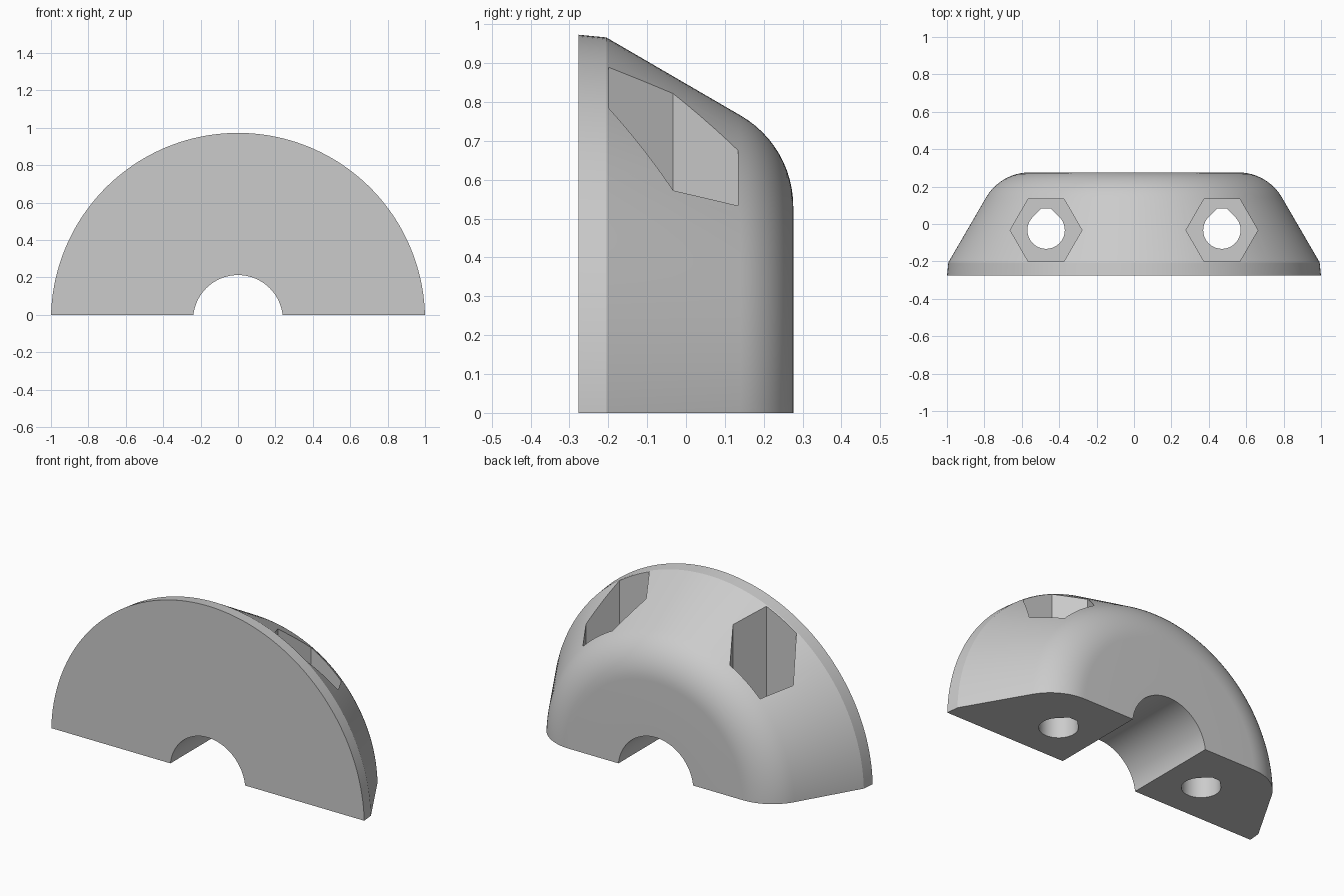
import bpy
import bmesh
import math

if "Cube" in bpy.data.objects:
    bpy.data.objects.remove(bpy.data.objects["Cube"])

AXIS_Z = -0.027      # revolve axis sits just below the flat base
STEPS = 100
BORE_R = 0.24
HOLE_X, HOLE_Y = 0.47, -0.033

grey = bpy.data.materials.new("light_grey")
grey.diffuse_color = (0.6, 0.6, 0.6, 1)
grey.use_nodes = True
grey.node_tree.nodes["Principled BSDF"].inputs["Base Color"].default_value = grey.diffuse_color


def make_object(name, bm):
    bmesh.ops.recalc_face_normals(bm, faces=bm.faces)
    mesh = bpy.data.meshes.new(name)
    bm.to_mesh(mesh)
    bm.free()
    mesh.materials.append(grey)
    obj = bpy.data.objects.new(name, mesh)
    bpy.context.collection.objects.link(obj)
    return obj


def prism(name, outline, z0, z1):
    bm = bmesh.new()
    face = bm.faces.new([bm.verts.new((x, y, z0)) for x, y in outline])
    ext = bmesh.ops.extrude_face_region(bm, geom=[face])
    verts = [g for g in ext["geom"] if isinstance(g, bmesh.types.BMVert)]
    bmesh.ops.translate(bm, verts=verts, vec=(0, 0, z1 - z0))
    return make_object(name, bm)


# Clamp half: section (radius, y) swept round the bore axis, cut flat at z = 0
section = [(BORE_R, -0.276), (1.0, -0.276), (0.993, -0.205)]
fillet, cx = 0.27, 0.558
for i in range(13):
    a = math.radians(30 + 60 * i / 12)
    section.append((cx + fillet * math.cos(a), 0.276 - fillet + fillet * math.sin(a)))
section.append((BORE_R, 0.276))

bm = bmesh.new()
rings = []
for i in range(STEPS + 1):
    a = math.radians(-10 + 200 * i / STEPS)
    rings.append([bm.verts.new((r * math.cos(a), y, AXIS_Z + r * math.sin(a)))
                  for r, y in section])
n = len(section)
for r0, r1 in zip(rings, rings[1:]):
    for j in range(n):
        k = (j + 1) % n
        bm.faces.new((r0[j], r0[k], r1[k], r1[j]))
bmesh.ops.bisect_plane(bm, geom=bm.verts[:] + bm.edges[:] + bm.faces[:],
                       plane_co=(0, 0, 0), plane_no=(0, 0, 1), clear_inner=True)
bmesh.ops.holes_fill(bm, edges=[e for e in bm.edges if e.is_boundary], sides=0)
clamp = make_object("clamp_half", bm)

# Nut pocket and bolt hole outlines
hexagon = [(0.192 * math.cos(math.pi * i / 3), 0.192 * math.sin(math.pi * i / 3))
           for i in range(6)]
hole_r = 0.1
teardrop = [(hole_r * math.cos(math.radians(a)), hole_r * math.sin(math.radians(a)))
            for a in range(135, 406, 9)]
teardrop += [(0.026, 0.115), (-0.026, 0.115)]

# Cut a hexagonal pocket and a through hole on each side
bpy.context.view_layer.objects.active = clamp
for side in (-1, 1):
    for name, outline, z0, z1 in (("nut_pocket_cutter", hexagon, 0.2, 1.2),
                                  ("bolt_hole_cutter", teardrop, -0.2, 0.4)):
        cutter = prism(name, [(x + side * HOLE_X, y + HOLE_Y) for x, y in outline], z0, z1)
        mod = clamp.modifiers.new("cut", 'BOOLEAN')
        mod.operation = 'DIFFERENCE'
        mod.solver = 'EXACT'
        mod.object = cutter
        bpy.ops.object.modifier_apply(modifier=mod.name)
        bpy.data.objects.remove(cutter)

# Smooth curves, crisp edges
bpy.ops.object.select_all(action='DESELECT')
clamp.select_set(True)
bpy.ops.object.shade_smooth_by_angle(angle=math.radians(20))
